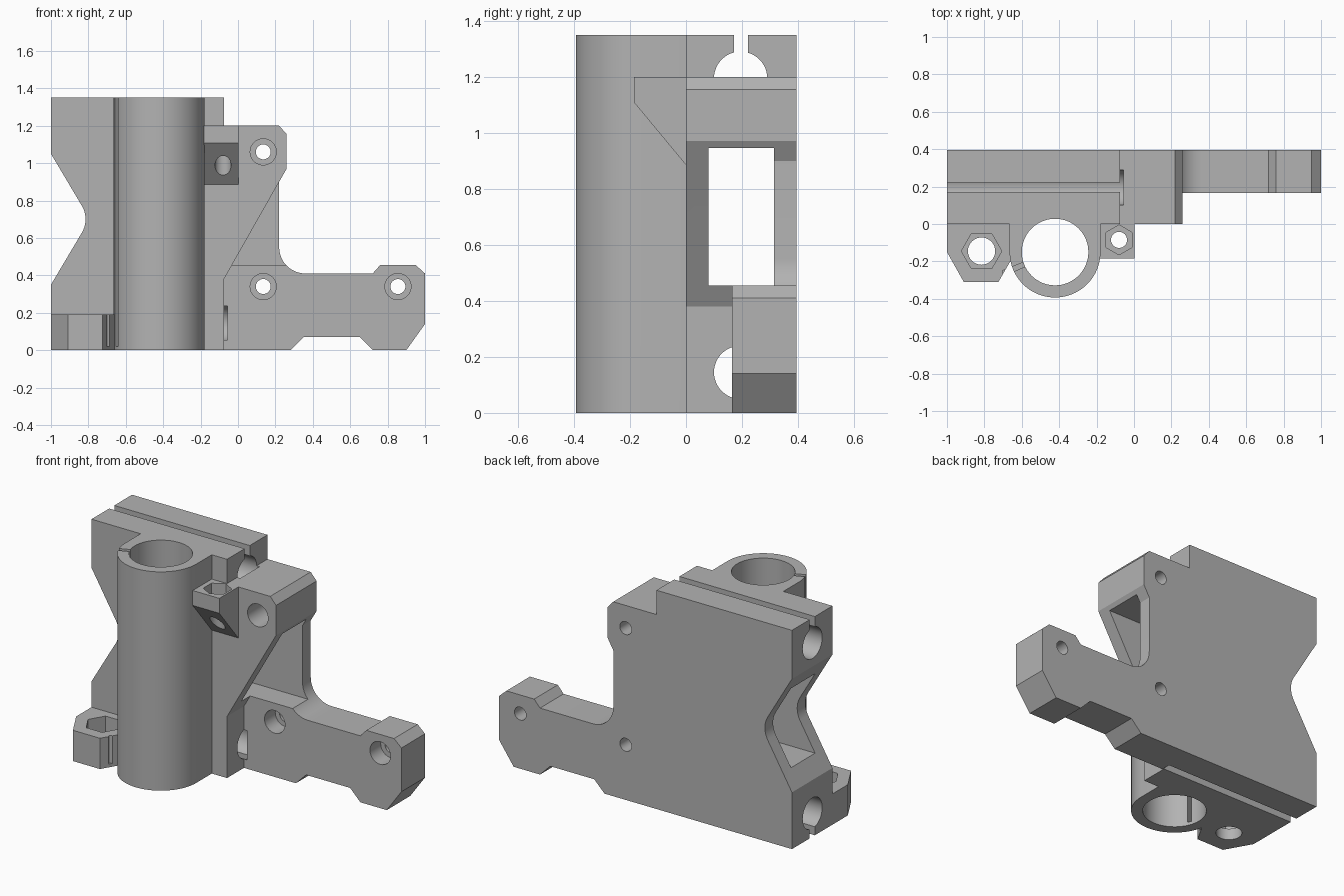
import bpy
import bmesh
from math import cos, sin, pi, radians
from mathutils import Matrix, Vector

cube = bpy.data.objects.get("Cube")
if cube:
    bpy.data.objects.remove(cube, do_unlink=True)

grey = bpy.data.materials.new("plain grey")
grey.use_nodes = True
COLOR = (0.45, 0.45, 0.45, 1)
grey.diffuse_color = COLOR
grey.node_tree.nodes["Principled BSDF"].inputs["Base Color"].default_value = COLOR


def arc(cx, cy, r, start, end, n):
    """Points along an arc, angles in degrees."""
    angles = [radians(start + (end - start) * i / n) for i in range(n + 1)]
    return [(cx + r * cos(a), cy + r * sin(a)) for a in angles]


def circle(cx, cy, r, n=48, turn=0):
    return arc(cx, cy, r, turn, turn + 360, n)[:-1]


def rect(x0, y0, x1, y1):
    return [(x0, y0), (x1, y0), (x1, y1), (x0, y1)]


def prism(name, outline, axis, low, high):
    """Extrude a 2D outline along an axis between two positions."""
    place = {"x": lambda p, d: (d, p[0], p[1]),
             "y": lambda p, d: (p[0], d, p[1]),
             "z": lambda p, d: (p[0], p[1], d)}[axis]
    bm = bmesh.new()
    face = bm.faces.new([bm.verts.new(place(p, low)) for p in outline])
    made = bmesh.ops.extrude_face_region(bm, geom=[face])["geom"]
    shift = Vector(place((0, 0), high - low))
    bmesh.ops.translate(bm, vec=shift, verts=[v for v in made if isinstance(v, bmesh.types.BMVert)])
    bmesh.ops.recalc_face_normals(bm, faces=bm.faces)
    mesh = bpy.data.meshes.new(name)
    bm.to_mesh(mesh)
    bm.free()
    mesh.materials.append(grey)
    obj = bpy.data.objects.new(name, mesh)
    bpy.context.collection.objects.link(obj)
    return obj


def combine(target, tool, operation):
    """Apply a boolean and discard the tool."""
    tool.hide_render = True
    mod = target.modifiers.new(tool.name, "BOOLEAN")
    mod.operation = operation
    mod.solver = "EXACT"
    mod.object = tool
    bpy.context.view_layer.objects.active = target
    bpy.ops.object.modifier_apply(modifier=mod.name)
    bpy.data.objects.remove(tool, do_unlink=True)


# Shared outline pieces
notch = [(-1, 1.35), (-1, 1.05)] + arc(-0.955, 0.7, 0.14, 30, -30, 8) + [(-1, 0.35), (-1, 0)]
shoulder = [(0.26, 0.97), (0.26, 1.155), (0.22, 1.2), (-0.075, 1.2), (-0.075, 1.35)]

# Back plate with the side arm
arm = [(0.28, 0), (0.35, 0.07), (0.65, 0.07), (0.72, 0), (0.9, 0), (1, 0.14),
       (1, 0.41), (0.95, 0.455), (0.76, 0.455), (0.72, 0.41)]
fillet = arc(0.36, 0.55, 0.14, 270, 180, 12)
body = prism("carriage_body", notch + arm + fillet + [(0.22, 0.9)] + shoulder, "y", 0.165, 0.395)

# Front wall with its diagonal edge
wall = notch + [(-0.075, 0), (-0.075, 0.38), (0.22, 0.9)] + shoulder
combine(body, prism("front_wall", wall, "y", 0, 0.2), "UNION")

# Belt slot running from side to side
combine(body, prism("belt_slot", rect(0.08, 0.455, 0.315, 0.945), "x", -1.1, 0.5), "DIFFERENCE")

# Vertical bearing tower
TX, TY, TR = -0.422, -0.15, 0.243
tower = arc(TX, TY, TR, 180, 360, 40) + [(TX + TR, 0.05), (TX - TR, 0.05)]
combine(body, prism("bearing_tower", tower, "z", 0, 1.35), "UNION")

# Lower nut bracket
bracket = [(-1, 0.05), (-1, -0.15), (-0.91, -0.31), (-0.725, -0.31), (-0.65, -0.18), (-0.65, 0.05)]
combine(body, prism("lower_nut_bracket", bracket, "z", 0, 0.19), "UNION")

# Upper nut bracket with a sloping underside
gusset = [(-0.185, 1.2), (-0.185, 1.108), (0, 0.885), (0.05, 0.885), (0.05, 1.2)]
combine(body, prism("upper_nut_bracket", gusset, "x", -0.2, 0.002), "UNION")

# Tower bore and its thin slit
combine(body, prism("tower_bore", circle(TX, TY, 0.178, 64), "z", -0.1, 1.5), "DIFFERENCE")
slit = prism("tower_slit", rect(0.15, -0.013, 0.3, 0.013), "z", 0.02, 1.5)
slit.data.transform(Matrix.Translation((TX, TY, 0)) @ Matrix.Rotation(radians(202), 4, "Z"))
combine(body, slit, "DIFFERENCE")

# Rod sockets with clamping slits through the top and bottom
for name, z, low, high in (("upper", 1.195, 1.2, 1.5), ("lower", 0.145, -0.1, 0.14)):
    end = -0.055
    combine(body, prism(name + "_rod_socket", circle(0.195, z, 0.095), "x", -1.1, end), "DIFFERENCE")
    combine(body, prism(name + "_clamp_slit", rect(0.172, low, 0.222, high), "x", -1.1, end - 0.015), "DIFFERENCE")

# Nut pockets with bolt holes
for name, x, y, r, nut, turn, floor in (("lower", -0.815, -0.145, 0.073, 0.108, 0, 0.07),
                                        ("upper", -0.08, -0.085, 0.043, 0.08, 30, 1.11)):
    combine(body, prism(name + "_bolt_hole", circle(x, y, r, 32), "z", floor - 0.25, floor + 0.01), "DIFFERENCE")
    combine(body, prism(name + "_nut_pocket", circle(x, y, nut, 6, radians(turn) * 180 / pi), "z", floor, floor + 0.2), "DIFFERENCE")

# Counterbored mounting holes
for x, z in ((0.135, 1.06), (0.135, 0.34), (0.855, 0.34)):
    combine(body, prism("screw_hole", circle(x, z, 0.04, 32), "y", -0.1, 0.5), "DIFFERENCE")
    combine(body, prism("counterbore", circle(x, z, 0.07, 32), "y", -0.1, 0.27), "DIFFERENCE")

# Smooth the round surfaces only
bpy.ops.object.select_all(action="DESELECT")
body.select_set(True)
bpy.context.view_layer.objects.active = body
bpy.ops.object.shade_smooth_by_angle(angle=radians(25))
